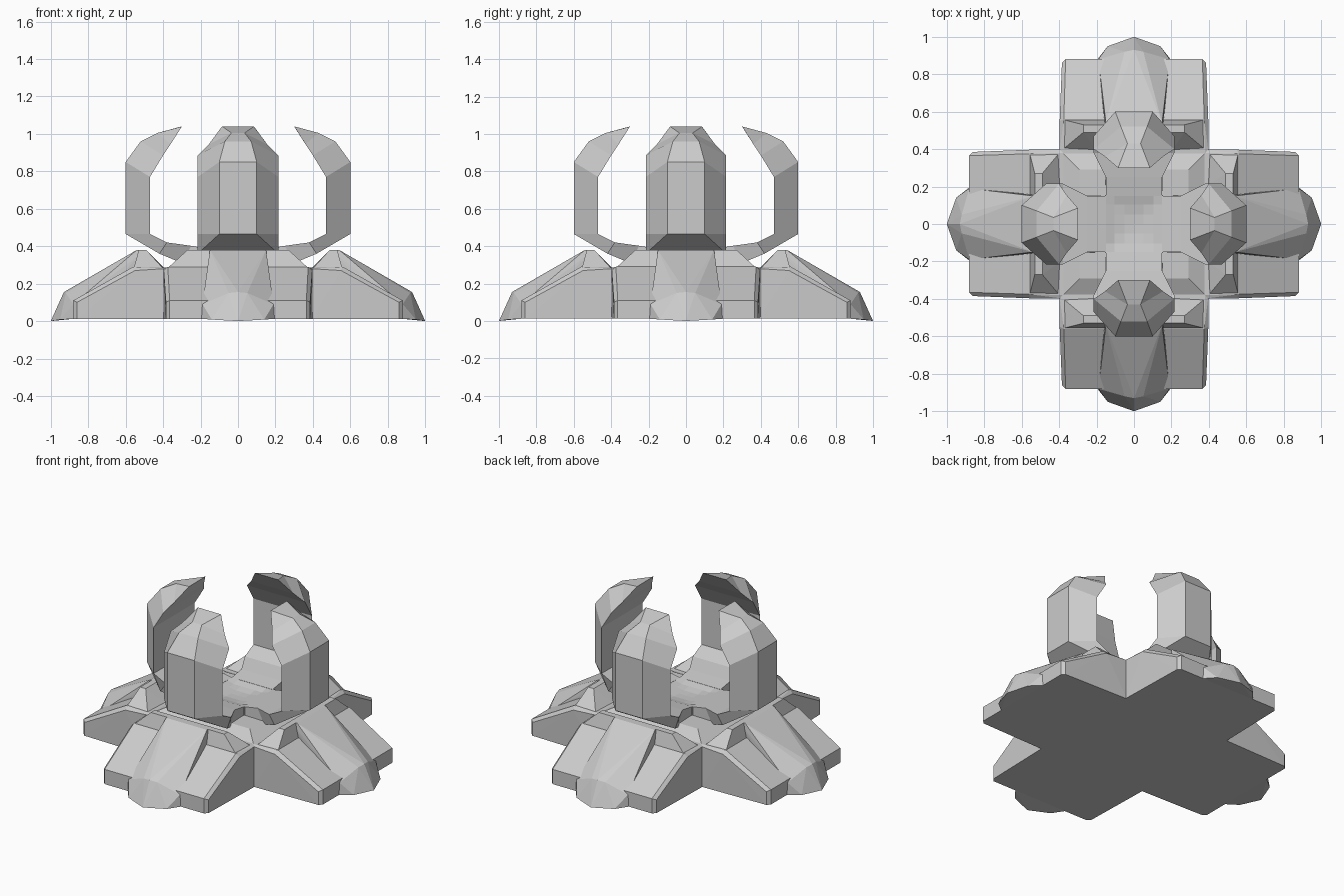
import bpy, bmesh, math
from mathutils import Matrix

if "Cube" in bpy.data.objects:
    bpy.data.objects.remove(bpy.data.objects["Cube"])


def finish(name, bm, angle):
    """Turn a bmesh (built along +x) into an object rotated about z."""
    bmesh.ops.transform(bm, matrix=Matrix.Rotation(angle, 4, 'Z'), verts=bm.verts)
    bmesh.ops.recalc_face_normals(bm, faces=bm.faces)
    me = bpy.data.meshes.new(name)
    bm.to_mesh(me)
    bm.free()
    ob = bpy.data.objects.new(name, me)
    bpy.context.collection.objects.link(ob)
    return ob


def hull(name, half, angle=0.0):
    """Convex solid from points mirrored in y."""
    bm = bmesh.new()
    for x, y, z in half:
        bm.verts.new((x, y, z))
        if y > 0:
            bm.verts.new((x, -y, z))
    res = bmesh.ops.convex_hull(bm, input=bm.verts)
    junk = {v for v in res['geom_interior'] if isinstance(v, bmesh.types.BMVert)}
    bmesh.ops.delete(bm, geom=list(junk), context='VERTS')
    bmesh.ops.dissolve_limit(bm, angle_limit=0.01, verts=bm.verts, edges=bm.edges)
    return finish(name, bm, angle)


def loft(name, sections, angle):
    """Skin four-sided sections: outer (r, z, half width), inner (r, z, half width)."""
    bm = bmesh.new()
    rings = []
    for (ro, zo, wo), (ri, zi, wi) in sections:
        rings.append([bm.verts.new(p) for p in
                      ((ro, -wo, zo), (ro, wo, zo), (ri, wi, zi), (ri, -wi, zi))])
    for a, b in zip(rings, rings[1:]):
        for i in range(4):
            j = (i + 1) % 4
            bm.faces.new((a[i], a[j], b[j], b[i]))
    bm.faces.new(rings[0])
    bm.faces.new(rings[-1])
    bmesh.ops.remove_doubles(bm, verts=bm.verts, dist=0.002)
    return finish(name, bm, angle)


# Sloped foot slab, with slightly bevelled sides
SLAB = [(0, 0.39, 0.012), (0, 0.39, 0.28), (0.39, 0.397, 0.012), (0.39, 0.397, 0.28),
        (0.55, 0.397, 0.27), (0.56, 0.375, 0.29), (0.86, 0.385, 0.012), (0.86, 0.385, 0.10),
        (0.88, 0.365, 0.012), (0.88, 0.365, 0.11)]
# Raised collar across the foot
COLLAR = [(0.49, 0.27, 0.38), (0.53, 0.27, 0.38), (0.39, 0.39, 0.27),
          (0.56, 0.39, 0.27), (0.39, 0.2, 0.28)]
# Central ridge running down to the pointed toe
RIDGE = [(0.49, 0.15, 0.38), (0.54, 0.15, 0.38), (0.60, 0.06, 0.345), (0.60, 0.12, 0.30),
         (0.65, 0, 0.315), (0.50, 0.15, 0.1), (0.93, 0, 0.155), (0.92, 0.05, 0.15),
         (0.89, 0.13, 0.115), (0.88, 0.19, 0.09), (0.88, 0.195, 0.012),
         (0.95, 0.14, 0.008), (1.0, 0, 0.0)]
# Curved claw from hub to tip
CLAW = [((0.15, 0.29, 0.15), (0.15, 0.385, 0.15)),
        ((0.30, 0.31, 0.155), (0.25, 0.402, 0.15)),
        ((0.42, 0.36, 0.215), (0.38, 0.42, 0.215)),
        ((0.60, 0.465, 0.10), (0.47, 0.465, 0.215)),
        ((0.60, 0.85, 0.10), (0.47, 0.77, 0.215)),
        ((0.52, 0.96, 0.07), (0.40, 0.885, 0.215)),
        ((0.43, 1.005, 0.035), (0.36, 0.945, 0.155)),
        ((0.30, 1.04, 0.085), (0.30, 1.039, 0.085))]

for k in range(4):
    a = k * math.pi / 2
    hull("foot_slab", SLAB, a)
    hull("foot_collar", COLLAR, a)
    hull("foot_ridge", RIDGE, a)
    loft("claw", CLAW, a)

# Hub plate under the claws
hull("hub_plate", [(s * r, r, z) for s in (1, -1)
                   for r, z in ((0.39, 0.012), (0.39, 0.28), (0.29, 0.33))])

# Shallow dish joining the claw roots
bm = bmesh.new()
bmesh.ops.create_grid(bm, x_segments=6, y_segments=6, size=0.155)
for v in bm.verts:
    v.co.z = 0.36 + 0.025 * min(1, (max(abs(v.co.x), abs(v.co.y)) / 0.155) ** 2)
ext = bmesh.ops.extrude_face_region(bm, geom=bm.faces[:])
for v in [g for g in ext['geom'] if isinstance(g, bmesh.types.BMVert)]:
    v.co.z = 0.3
finish("centre_dish", bm, 0)
